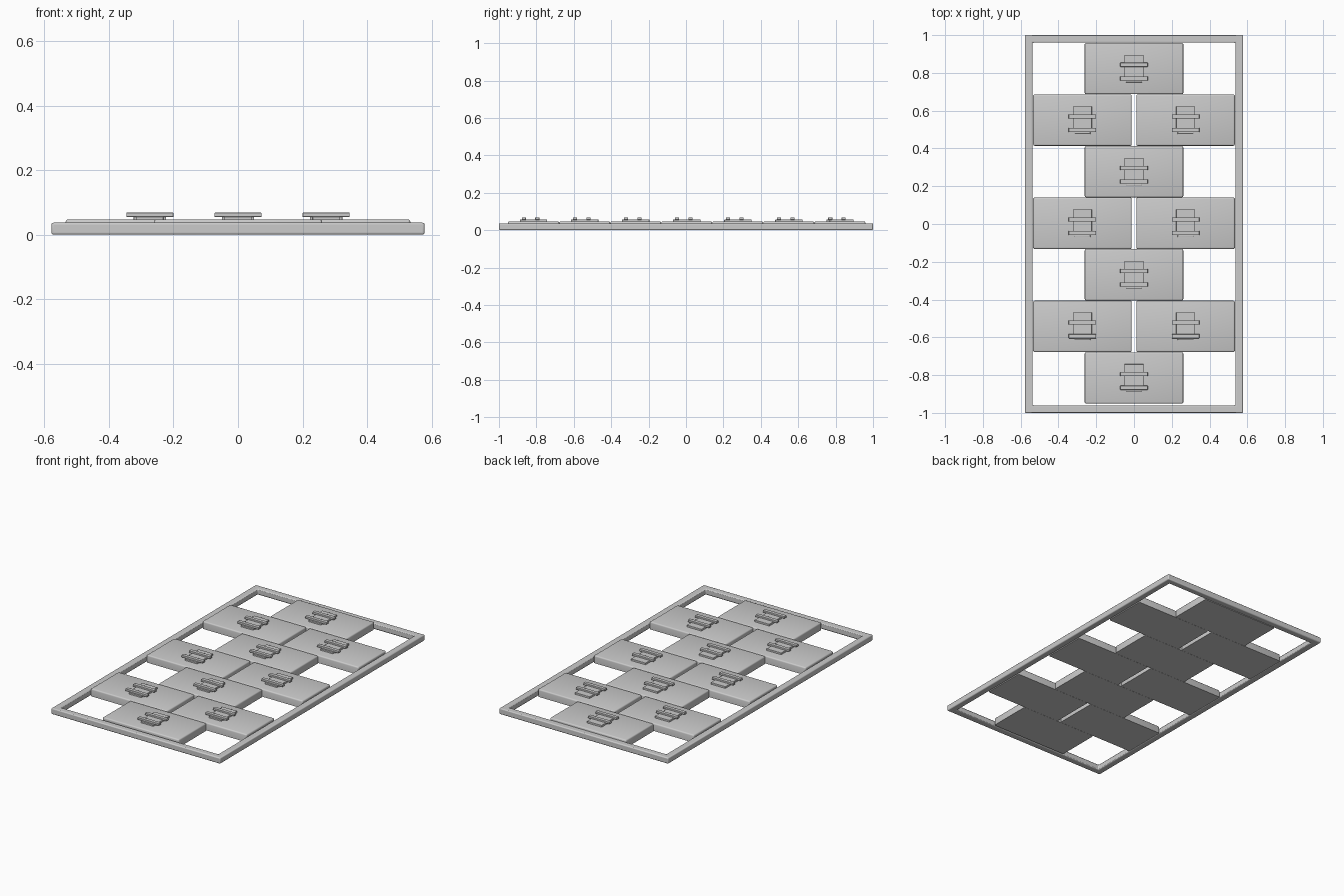
import bpy, bmesh

if "Cube" in bpy.data.objects:
    bpy.data.objects.remove(bpy.data.objects["Cube"])

def finish(bm, name):
    bmesh.ops.recalc_face_normals(bm, faces=bm.faces)
    me = bpy.data.meshes.new(name)
    bm.to_mesh(me)
    bm.free()
    ob = bpy.data.objects.new(name, me)
    bpy.context.collection.objects.link(ob)
    return ob

def add_box(bm, x0, x1, y0, y1, z0, z1):
    vs = bmesh.ops.create_cube(bm, size=1)["verts"]
    for v in vs:
        v.co.x = x1 if v.co.x > 0 else x0
        v.co.y = y1 if v.co.y > 0 else y0
        v.co.z = z1 if v.co.z > 0 else z0
    return vs

# Outer frame: mitred rectangular ring with softened edges
bm = bmesh.new()
def ring(hx, hy, z):
    return [bm.verts.new((sx * hx, sy * hy, z))
            for sx, sy in ((-1, -1), (1, -1), (1, 1), (-1, 1))]
loops = [ring(0.578, 1.0, 0), ring(0.578, 1.0, 0.037),
         ring(0.537, 0.96, 0.037), ring(0.537, 0.96, 0)]
for a in range(4):
    p, q = loops[a], loops[(a + 1) % 4]
    for i in range(4):
        j = (i + 1) % 4
        bm.faces.new((p[i], p[j], q[j], q[i]))
frame = finish(bm, "outer_frame")
bev = frame.modifiers.new("soft_edges", "BEVEL")
bev.width, bev.segments = 0.006, 3

# Shared tile mesh, upper and upright edges rounded
bm = bmesh.new()
add_box(bm, -0.261, 0.261, -0.136, 0.136, 0, 0.047)
edges = [e for e in bm.edges if max(v.co.z for v in e.verts) > 0.04]
bmesh.ops.bevel(bm, geom=edges, offset=0.008, segments=3, profile=0.5,
                affect='EDGES')
tile = finish(bm, "tile")

# Shared fitting mesh: mounting block, front lip and two cross bars
bm = bmesh.new()
add_box(bm, -0.05, 0.05, -0.055, 0.073, 0.044, 0.058)
add_box(bm, -0.042, 0.042, -0.073, -0.05, 0.044, 0.056)
for y in (0.02, -0.052):
    add_box(bm, -0.073, 0.073, y - 0.011, y + 0.011, 0.055, 0.068)
fitting = finish(bm, "tile_fitting")
bev = fitting.modifiers.new("soft_edges", "BEVEL")
bev.width, bev.segments = 0.0015, 2

# Staggered rows: single centre tile, then a pair
for row in range(7):
    y = (3 - row) * 0.273 + 0.004
    for x in ((0,) if row % 2 == 0 else (-0.273, 0.273)):
        for src in (tile, fitting):
            ob = src.copy()
            ob.location = (x, y, 0)
            bpy.context.collection.objects.link(ob)
for src in (tile, fitting):
    bpy.data.objects.remove(src)

# Smooth rounded edges, crisp flats
bpy.ops.object.select_all(action='SELECT')
bpy.context.view_layer.objects.active = frame
bpy.ops.object.shade_smooth_by_angle(angle=0.6)
